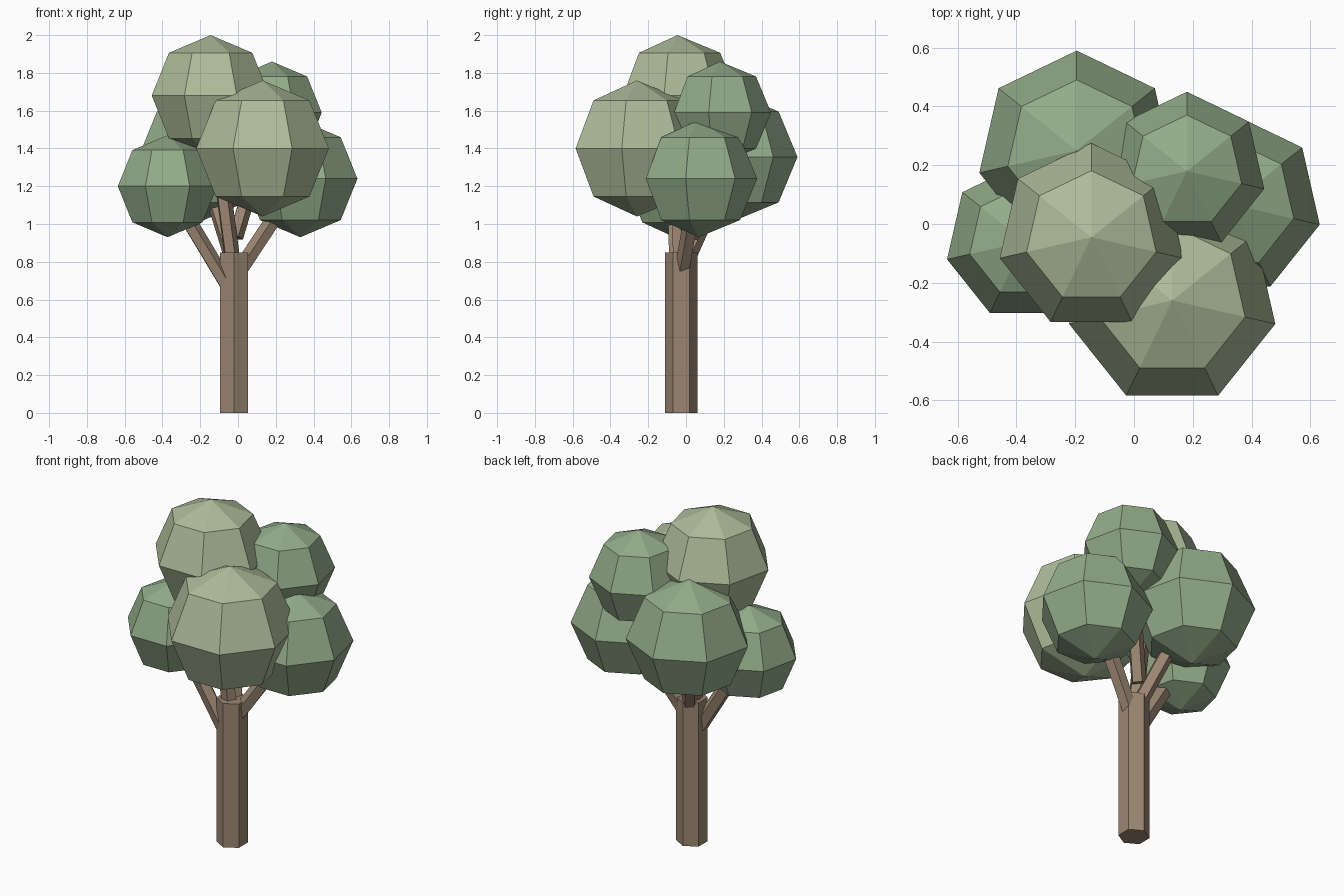
import bpy
from mathutils import Vector

if "Cube" in bpy.data.objects:
    bpy.data.objects.remove(bpy.data.objects["Cube"])


def material(name, rgb):
    m = bpy.data.materials.new(name)
    m.diffuse_color = (*rgb, 1)
    m.use_nodes = True
    m.node_tree.nodes["Principled BSDF"].inputs["Base Color"].default_value = m.diffuse_color
    return m


BARK = material("bark", (0.33, 0.24, 0.17))
LIGHT = material("light_leaf", (0.42, 0.50, 0.32))
DARK = material("dark_leaf", (0.29, 0.41, 0.25))


def finish(name, mat):
    ob = bpy.context.object
    ob.name = name
    ob.data.materials.append(mat)
    return ob


def limb(name, start, end, radius, sides):
    a, b = Vector(start), Vector(end)
    d = b - a
    bpy.ops.mesh.primitive_cylinder_add(vertices=sides, radius=radius,
                                        depth=d.length, location=(a + b) / 2)
    ob = finish(name, BARK)
    ob.rotation_mode = 'QUATERNION'
    if abs(d.x) + abs(d.y) > 1e-6:
        ob.rotation_quaternion = d.to_track_quat('Z', 'Y')
    return ob


def foliage(name, centre, radius, mat):
    # seven-sided ball with three rings between the poles
    bpy.ops.mesh.primitive_uv_sphere_add(segments=7, ring_count=4,
                                         radius=radius, location=centre)
    return finish(name, mat)


# Leaf clusters
clusters = {
    "top": ((-0.145, -0.045, 1.68), 0.32, LIGHT),
    "front": ((0.13, -0.26, 1.40), 0.36, LIGHT),
    "right": ((0.33, 0.067, 1.24), 0.31, DARK),
    "left": ((-0.373, -0.06, 1.20), 0.27, DARK),
    "back_left": ((-0.195, 0.25, 1.355), 0.34, DARK),
    "back_right": ((0.18, 0.18, 1.59), 0.27, DARK),
}
for key, (centre, radius, mat) in clusters.items():
    foliage("foliage_" + key, centre, radius, mat)

# Six-sided trunk
limb("trunk", (-0.021, -0.025, 0), (-0.021, -0.025, 0.85), 0.085, 6)

# Branches, each running into its leaf cluster
starts = {
    "left": (-0.055, -0.045, 0.67),
    "right": (0.02, -0.015, 0.77),
    "top": (-0.03, -0.03, 0.80),
    "back_left": (-0.025, 0.0, 0.80),
    "back_right": (-0.015, 0.02, 0.93),
}
for key, start in starts.items():
    a, b = Vector(start), Vector(clusters[key][0])
    limb("branch_" + key, a, a.lerp(b, 0.85), 0.043, 5)
